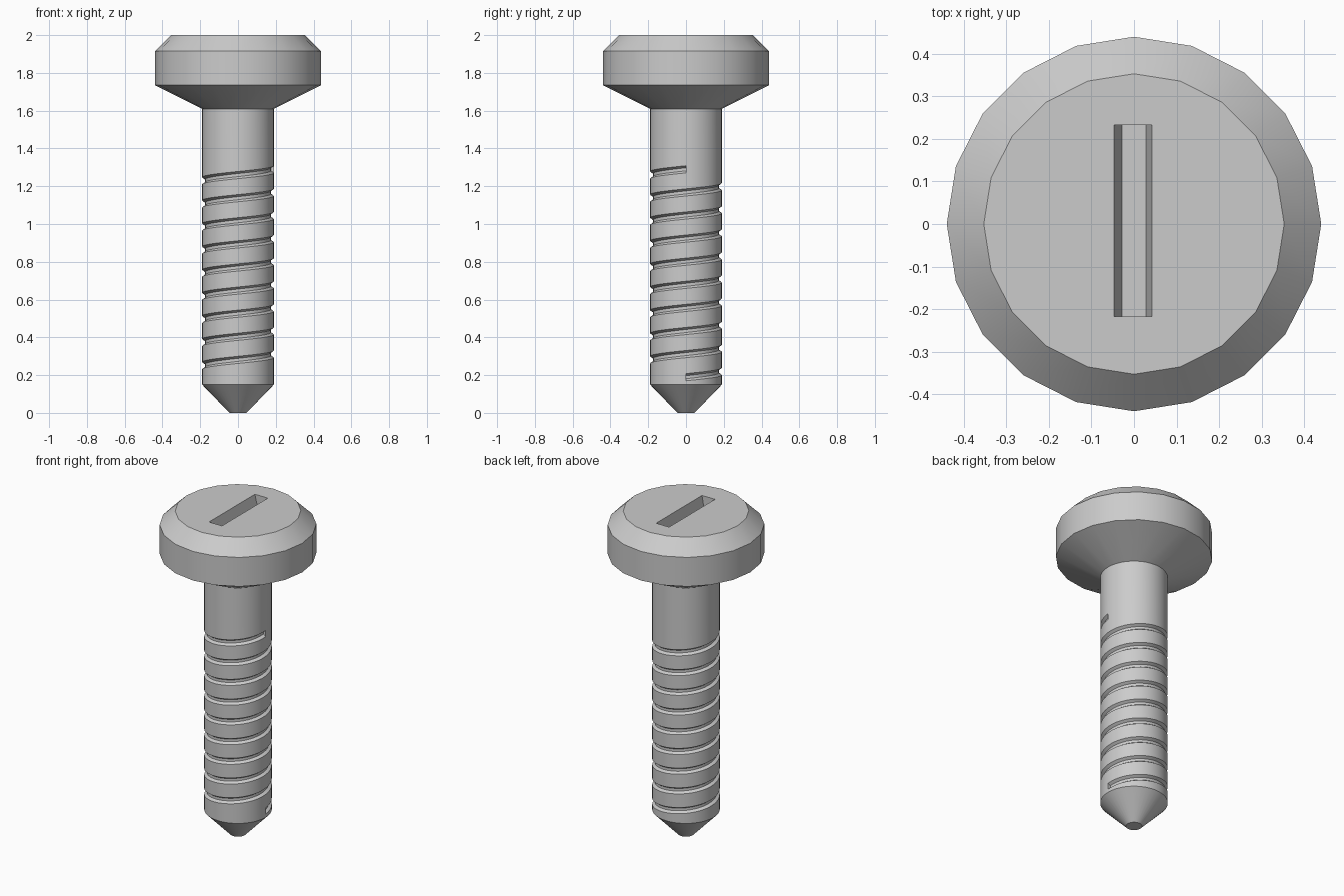
import bpy, bmesh, math

if "Cube" in bpy.data.objects:
    bpy.data.objects.remove(bpy.data.objects["Cube"])


def finish(bm, name):
    bmesh.ops.recalc_face_normals(bm, faces=bm.faces[:])
    me = bpy.data.meshes.new(name)
    bm.to_mesh(me)
    bm.free()
    ob = bpy.data.objects.new(name, me)
    bpy.context.collection.objects.link(ob)
    bpy.ops.object.select_all(action='DESELECT')
    ob.select_set(True)
    bpy.context.view_layer.objects.active = ob
    bpy.ops.object.shade_smooth_by_angle(angle=math.radians(30))
    return ob


def ring(bm, n, r, z):
    return [bm.verts.new((r * math.cos(2 * math.pi * k / n),
                          r * math.sin(2 * math.pi * k / n), z)) for k in range(n)]


def bridge(bm, a, b):
    n = len(a)
    for k in range(n):
        j = (k + 1) % n
        bm.faces.new((a[k], a[j], b[j], b[k]))


# Head: 20-sided lathe with a tapered slot in the top
bm = bmesh.new()
rings = [ring(bm, 20, r, z) for r, z in
         [(0.19, 1.61), (0.44, 1.735), (0.44, 1.915), (0.353, 2.0)]]
for a, b in zip(rings, rings[1:]):
    bridge(bm, a, b)
top = rings[-1]


def slot_rect(x0, x1, z):
    return [bm.verts.new((x, y, z)) for x, y in
            [(x1, 0.233), (x0, 0.233), (x0, -0.217), (x1, -0.217)]]


rim = slot_rect(-0.047, 0.042, 2.0)
floor = slot_rect(-0.028, 0.028, 1.92)
for q in range(4):
    bm.faces.new([top[(5 * q + i) % 20] for i in range(6)] + [rim[q]])
    bm.faces.new((top[5 * q], rim[q], rim[q - 1]))
bridge(bm, rim, floor)
bm.faces.new(floor)
finish(bm, "screw_head")

# Shank: cylinder with a nine-turn helical groove
N, TURNS, R, D = 40, 9, 0.19, 0.016
Z0, PITCH = 0.189, 0.1223
GROOVE = [(R, -0.019), (R - D, -0.008), (R - D, 0.008), (R, 0.019)]
bm = bmesh.new()
cache = {}


def vert(k, t, i):
    # the end of one turn is the start of the next
    if k == N and t + 1 < TURNS:
        k, t = 0, t + 1
    if (k, t, i) not in cache:
        r, dz = GROOVE[i]
        a = 2 * math.pi * k / N
        cache[k, t, i] = bm.verts.new((r * math.cos(a), r * math.sin(a),
                                       Z0 + PITCH * (t + k / N) + dz))
    return cache[k, t, i]


low, high = ring(bm, N, R, 0.15), ring(bm, N, R, 1.61)
last = TURNS - 1
for k in range(N):
    j = k + 1
    for t in range(TURNS):
        for i in range(3):
            bm.faces.new((vert(k, t, i), vert(j, t, i), vert(j, t, i + 1), vert(k, t, i + 1)))
        if t < last:
            bm.faces.new((vert(k, t, 3), vert(j, t, 3), vert(j, t + 1, 0), vert(k, t + 1, 0)))
    # plain bands below and above the thread, with the groove ends stitched in
    start = [vert(0, 0, 0), vert(0, 0, 3)] if j == N else []
    bm.faces.new([low[k], low[j % N]] + start + [vert(j, 0, 0), vert(k, 0, 0)])
    end = [vert(N, last, 3), vert(N, last, 0)] if k == 0 else []
    bm.faces.new([vert(k, last, 3), vert(j, last, 3), high[j % N], high[k]] + end)
bm.faces.new([vert(0, 0, i) for i in range(4)])
bm.faces.new([vert(N, last, i) for i in range(4)])

# Blunt conical tip
tip = ring(bm, N, 0.045, 0.0)
bridge(bm, tip, low)
bm.faces.new(tip)
finish(bm, "threaded_shank")
